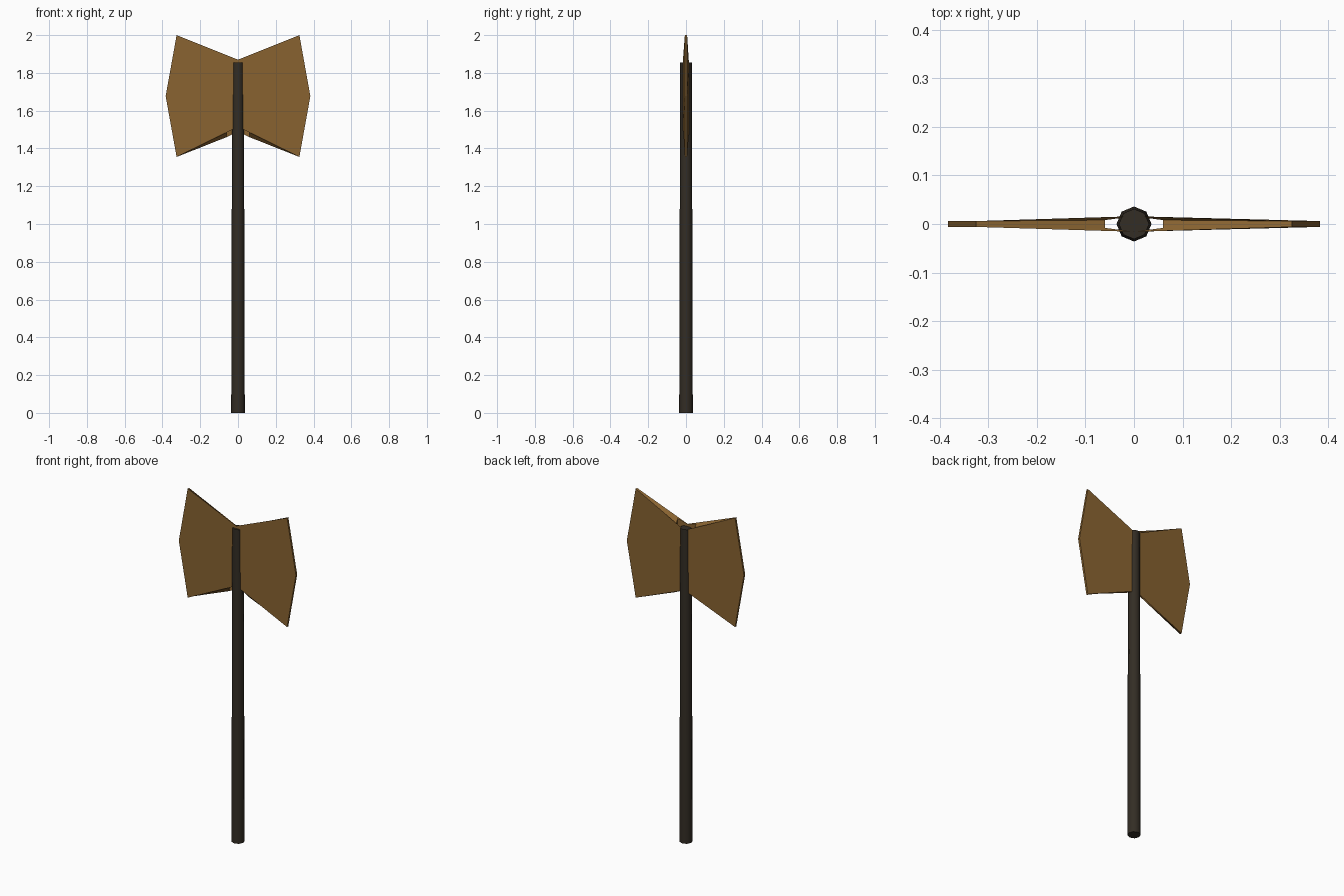
import bpy, bmesh, math

cube = bpy.data.objects.get("Cube")
if cube:
    bpy.data.objects.remove(cube, do_unlink=True)


def material(name, rgb):
    m = bpy.data.materials.new(name)
    m.use_nodes = True
    m.diffuse_color = (*rgb, 1)
    m.node_tree.nodes["Principled BSDF"].inputs["Base Color"].default_value = (*rgb, 1)
    return m


dark_wood = material("dark wood", (0.033, 0.026, 0.018))
bronze = material("bronze", (0.25, 0.125, 0.03))

# Handle: a long, slightly tapered eight-sided shaft
bpy.ops.mesh.primitive_cone_add(vertices=8, radius1=0.036, radius2=0.031,
                                depth=1.855, location=(0, 0, 0.9275))
handle = bpy.context.object
handle.name = "handle"
handle.data.materials.append(dark_wood)
bpy.ops.object.shade_smooth_by_angle(angle=math.radians(50))

# Double blade: tapered halves joined by thin cheeks around the shaft
TIP_X, EDGE_X, SLOT_X = 0.325, 0.383, 0.06
bm = bmesh.new()


def blade_half(side):
    def v(x, y, z):
        return bm.verts.new((side * x, y, z))

    cheeks, slots = [], []
    for y, drop in ((-1, 0), (1, 0.025)):  # front cheek, then back cheek
        cheeks.append([v(0, y * 0.016, 1.87 - drop), v(TIP_X, y * 0.006, 2.0),
                       v(EDGE_X, y * 0.006, 1.677), v(TIP_X, y * 0.006, 1.355),
                       v(0, y * 0.016, 1.515 - drop)])
        slots.append([v(SLOT_X, y * 0.008, 1.888 - drop),
                      v(SLOT_X, y * 0.008, 1.485 - drop)])
    front, back = cheeks
    (ft, fb), (bt, bb) = slots
    bm.faces.new(front)
    bm.faces.new(back[::-1])
    # Cutting edge
    for i in (1, 2):
        bm.faces.new((front[i], back[i], back[i + 1], front[i + 1]))
    # Upper and lower rims, from the tips to the slot around the shaft
    for i, j, a, b in ((0, 1, ft, bt), (4, 3, fb, bb)):
        bm.faces.new((front[i], a, front[j]))
        bm.faces.new((a, b, back[j], front[j]))
        bm.faces.new((back[i], back[j], b))
    # Slot walls
    bm.faces.new((ft, fb, bb, bt))
    bm.faces.new((front[0], front[4], fb, ft))
    bm.faces.new((back[0], bt, bb, back[4]))


blade_half(1)
blade_half(-1)
bmesh.ops.remove_doubles(bm, verts=bm.verts, dist=0.0005)
bmesh.ops.recalc_face_normals(bm, faces=bm.faces)
mesh = bpy.data.meshes.new("double_blade")
bm.to_mesh(mesh)
bm.free()
mesh.materials.append(bronze)
blade = bpy.data.objects.new("double_blade", mesh)
bpy.context.collection.objects.link(blade)
